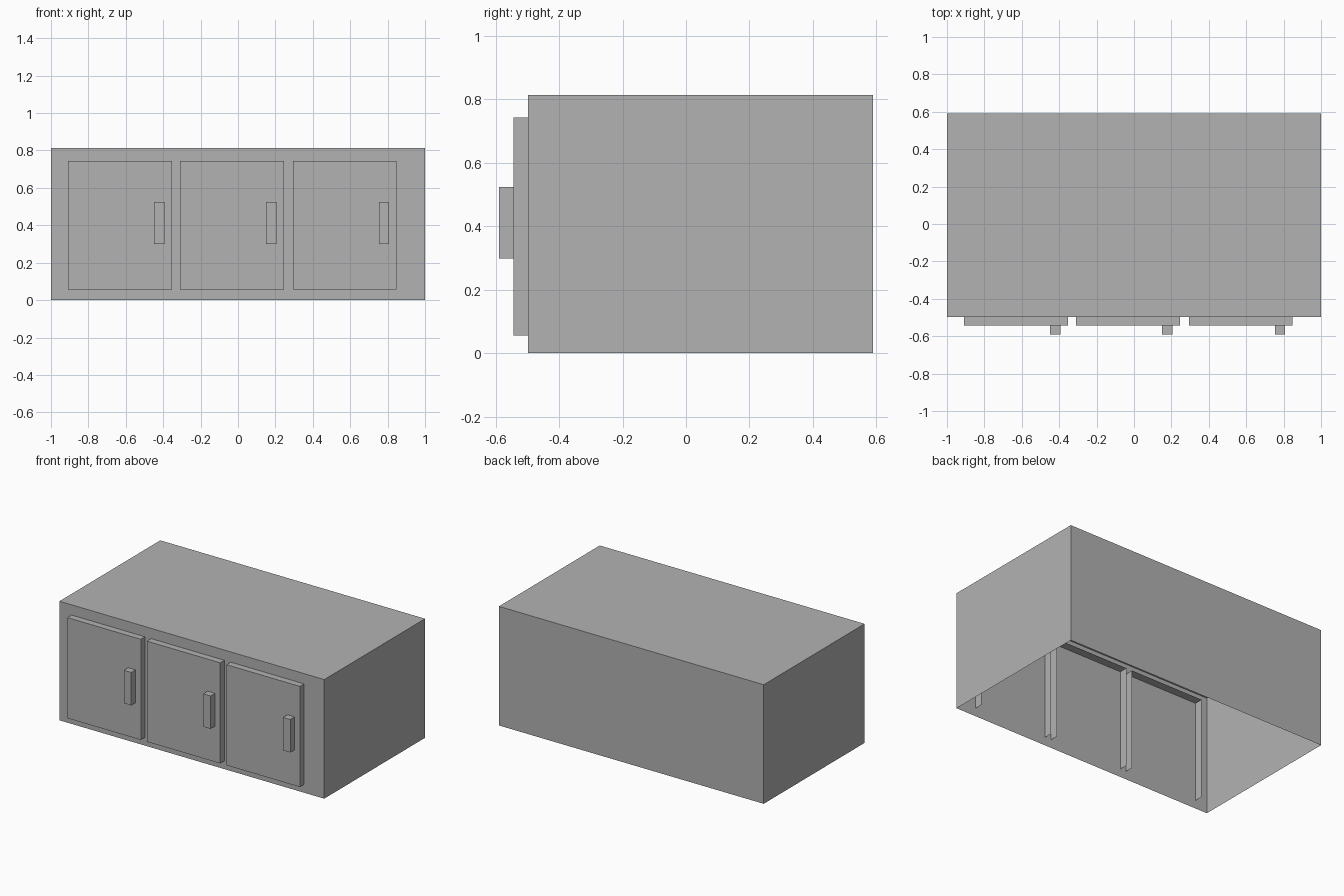
import bpy
import bmesh
from mathutils import Vector

cube = bpy.data.objects.get("Cube")
if cube:
    bpy.data.objects.remove(cube, do_unlink=True)

# Single flat grey
grey = bpy.data.materials.new("plain_grey")
grey.use_nodes = True
colour = (0.448, 0.448, 0.448, 1)
grey.diffuse_color = colour
grey.node_tree.nodes["Principled BSDF"].inputs["Base Color"].default_value = colour

DOWN, BACK = Vector((0, 0, -1)), Vector((0, 1, 0))


def open_box(name, low, high, open_sides):
    """Box between two corners, with the faces on the given sides left out."""
    low, high = Vector(low), Vector(high)
    bm = bmesh.new()
    bmesh.ops.create_cube(bm, size=1)
    bmesh.ops.scale(bm, vec=high - low, verts=bm.verts)
    bmesh.ops.translate(bm, vec=(low + high) / 2, verts=bm.verts)
    bm.normal_update()
    hidden = [f for f in bm.faces if any(f.normal.dot(s) > 0.9 for s in open_sides)]
    bmesh.ops.delete(bm, geom=hidden, context="FACES")
    mesh = bpy.data.meshes.new(name)
    bm.to_mesh(mesh)
    bm.free()
    mesh.materials.append(grey)
    obj = bpy.data.objects.new(name, mesh)
    bpy.context.collection.objects.link(obj)
    return obj


# Cabinet shell, open underneath
open_box("cabinet_body", (-1, -0.498, 0), (1, 0.59, 0.813), [DOWN])

# Three doors with handles, each open underneath and behind
for side, x in (("right", -0.909), ("middle", -0.309), ("left", 0.293)):
    open_box(side + "_door", (x, -0.543, 0.056), (x + 0.555, -0.44, 0.743), [DOWN, BACK])
    open_box(side + "_handle", (x + 0.46, -0.59, 0.299), (x + 0.515, -0.52, 0.524), [DOWN, BACK])
